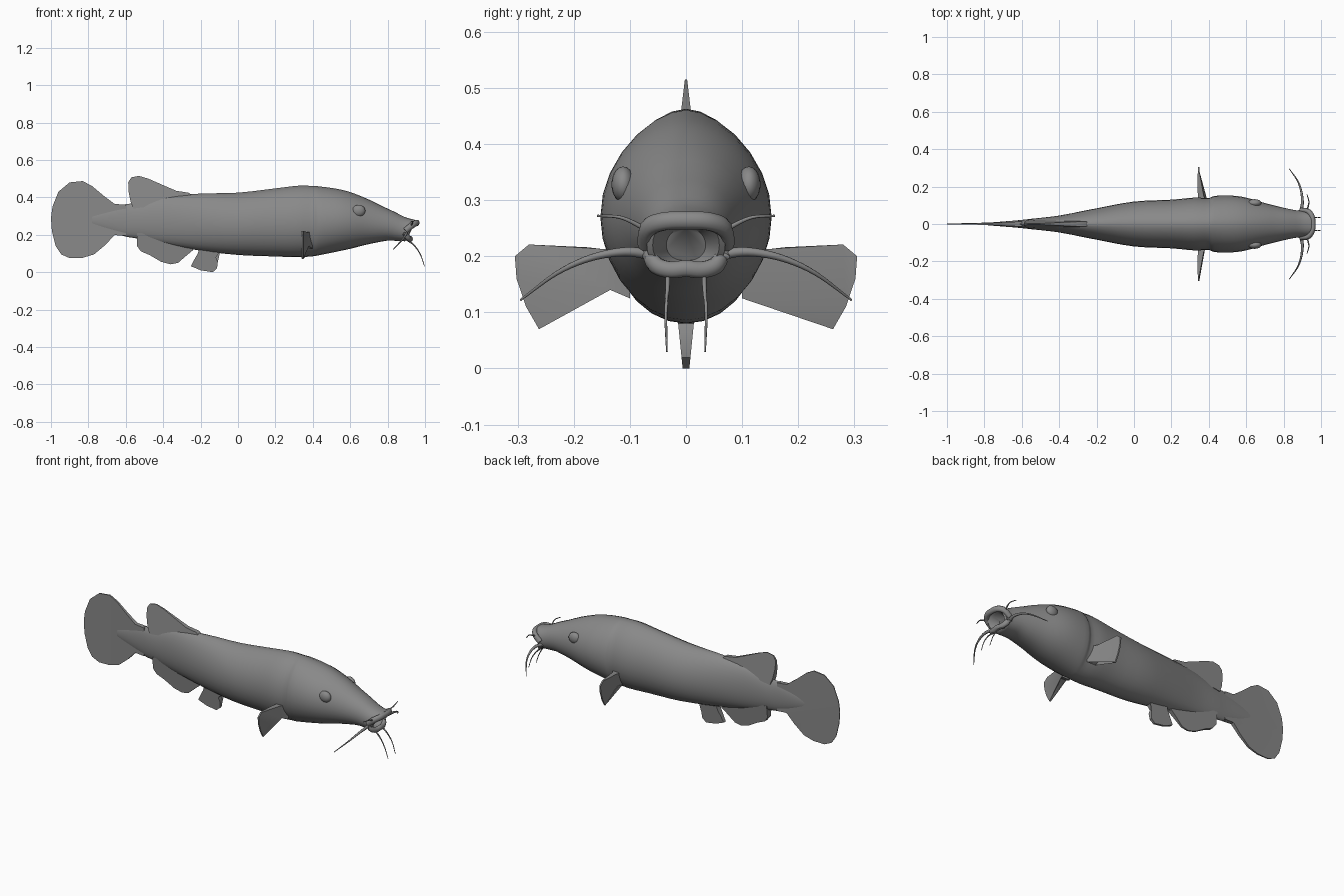
import bpy, bmesh, math
from mathutils import Vector

skin = bpy.data.materials.new("grey_skin")
skin.diffuse_color = (0.25, 0.25, 0.25, 1)


def finish(name, bm, angle=50):
    bmesh.ops.recalc_face_normals(bm, faces=bm.faces)
    me = bpy.data.meshes.new(name)
    bm.to_mesh(me)
    bm.free()
    ob = bpy.data.objects.new(name, me)
    bpy.context.collection.objects.link(ob)
    me.materials.append(skin)
    bpy.ops.object.select_all(action='DESELECT')
    ob.select_set(True)
    bpy.context.view_layer.objects.active = ob
    bpy.ops.object.shade_smooth_by_angle(angle=math.radians(angle))
    return ob


def smooth_path(pts, steps):
    """Catmull-Rom curve through a list of points of any dimension."""
    p = [Vector(q) for q in pts]
    p = [p[0] * 2 - p[1]] + p + [p[-1] * 2 - p[-2]]
    out = []
    for i in range(1, len(p) - 2):
        a, b, c, d = p[i - 1:i + 3]
        for s in range(steps):
            t = s / steps
            out.append(0.5 * (2 * b + (c - a) * t + (2 * a - 5 * b + 4 * c - d) * t * t
                              + (3 * b - a - 3 * c + d) * t ** 3))
    return out + [p[-2]]


def skin_rings(bm, rings):
    """Bridge closed rings of points and cap both ends."""
    vs = [[bm.verts.new(c) for c in r] for r in rings]
    n = len(vs[0])
    for a, b in zip(vs, vs[1:]):
        for i in range(n):
            bm.faces.new((a[i], a[(i + 1) % n], b[(i + 1) % n], b[i]))
    bm.faces.new(vs[0])
    bm.faces.new(vs[-1])


def tube(name, pts, r0, r1, sides=8, flat=1.0):
    bm = bmesh.new()
    path = smooth_path(pts, 5)
    rings = []
    for i, p in enumerate(path):
        d = (path[min(i + 1, len(path) - 1)] - path[max(i - 1, 0)]).normalized()
        ref = Vector((0, 0, 1)) if abs(d.z) < 0.8 else Vector((0, 1, 0))
        u = d.cross(ref).normalized()
        v = u.cross(d)
        r = r0 + (r1 - r0) * i / (len(path) - 1)
        rings.append([p + u * r * math.cos(2 * math.pi * k / sides)
                      + v * r * flat * math.sin(2 * math.pi * k / sides) for k in range(sides)])
    skin_rings(bm, rings)
    return finish(name, bm)


def fin(name, outline, place, half):
    """Thin tapered plate; half(a, b) is the half thickness at an outline point."""
    bm = bmesh.new()
    sides = []
    for s in (-1, 1):
        sides.append([bm.verts.new(place(a, b, s * half(a, b))) for a, b in outline])
    n = len(outline)
    caps = [bm.faces.new(r) for r in sides]
    for i in range(n):
        j = (i + 1) % n
        bm.faces.new((sides[0][i], sides[0][j], sides[1][j], sides[1][i]))
    bmesh.ops.triangulate(bm, faces=caps)
    return finish(name, bm, 40)


# Body stations: x, bottom z, top z, half width
stations = [
    (-0.78, 0.25, 0.31, 0.007), (-0.62, 0.195, 0.36, 0.020), (-0.54, 0.18, 0.37, 0.029),
    (-0.40, 0.15, 0.405, 0.045), (-0.20, 0.115, 0.42, 0.084), (0.0, 0.092, 0.425, 0.120),
    (0.20, 0.084, 0.448, 0.130), (0.32, 0.08, 0.462, 0.141), (0.40, 0.085, 0.461, 0.139),
    (0.43, 0.09, 0.459, 0.150), (0.52, 0.108, 0.447, 0.152), (0.60, 0.125, 0.428, 0.141),
    (0.70, 0.15, 0.388, 0.112), (0.80, 0.168, 0.337, 0.087), (0.87, 0.167, 0.295, 0.073),
    (0.92, 0.165, 0.279, 0.070)]
SEG = 28


def section(x, lo, hi, w, grow=1.0, dx=0.0):
    head = max(0.0, min(1.0, (x - 0.6) / 0.3))
    mid = lo + (hi - lo) * 0.48
    ring = []
    for k in range(SEG):
        t = 2 * math.pi * k / SEG
        c, s = math.cos(t), math.sin(t)
        e = 1.15 - 0.35 * head if s > 0 else 1.0 - 0.2 * head
        y = math.copysign(abs(c) ** e, c) * w * grow
        z = mid + s * grow * ((hi - mid) if s > 0 else (mid - lo))
        shear = 0.5 * max(0.0, (x - 0.78) / 0.14)   # upper jaw overhangs the lower
        ring.append((x + dx + shear * (z - mid), y, z))
    return ring


rings = [section(*p) for p in smooth_path(stations, 3)]
# Mouth opening folded back into the head
for grow, dx in ((0.85, 0.005), (0.68, -0.015), (0.5, -0.05)):
    rings.append(section(*stations[-1], grow, dx))
bm = bmesh.new()
skin_rings(bm, rings)
finish("body", bm)

# Lips
tube("upper_lip", [(0.895, -0.073, 0.222), (0.93, -0.068, 0.25), (0.952, -0.04, 0.262),
                   (0.957, 0, 0.264), (0.952, 0.04, 0.262), (0.93, 0.068, 0.25),
                   (0.895, 0.073, 0.222)], 0.014, 0.014, 10, 1.2)
tube("lower_lip", [(0.89, -0.066, 0.212), (0.908, -0.056, 0.186), (0.918, -0.03, 0.176),
                   (0.922, 0, 0.178), (0.918, 0.03, 0.176), (0.908, 0.056, 0.186),
                   (0.89, 0.066, 0.212)], 0.013, 0.013, 10, 1.2)


# Vertical fins on the centre line
def upright(a, b, t):
    return (a, t, b)


fin("tail_fin", [(-0.6, 0.36), (-0.66, 0.365), (-0.72, 0.41), (-0.78, 0.46), (-0.83, 0.487),
                 (-0.9, 0.48), (-0.96, 0.43), (-0.992, 0.35), (-1, 0.29), (-0.995, 0.22),
                 (-0.975, 0.14), (-0.945, 0.095), (-0.9, 0.075), (-0.83, 0.077), (-0.77, 0.095),
                 (-0.71, 0.145), (-0.66, 0.198), (-0.6, 0.195)],
    upright, lambda a, b: 0.002 + 0.012 * max(0, (a + 1) / 0.4) ** 2)
fin("dorsal_fin", [(-0.56, 0.34), (-0.575, 0.38), (-0.585, 0.43), (-0.587, 0.48), (-0.57, 0.507),
                   (-0.53, 0.515), (-0.48, 0.5), (-0.4, 0.465), (-0.33, 0.435), (-0.26, 0.424),
                   (-0.22, 0.38)],
    upright, lambda a, b: 0.002 + max(0, 0.515 - b) * 0.12)
fin("anal_fin", [(-0.54, 0.21), (-0.54, 0.14), (-0.52, 0.112), (-0.47, 0.09), (-0.41, 0.055),
                 (-0.36, 0.042), (-0.32, 0.05), (-0.28, 0.085), (-0.24, 0.118), (-0.24, 0.2)],
    upright, lambda a, b: 0.004 + max(0, b - 0.04) * 0.12)
fin("pelvic_fin", [(-0.2, 0.15), (-0.215, 0.1), (-0.232, 0.07), (-0.252, 0.032), (-0.2, 0.01),
                   (-0.135, 0.0), (-0.112, 0.02), (-0.108, 0.055), (-0.118, 0.08),
                   (-0.095, 0.11), (-0.1, 0.15)],
    upright, lambda a, b: 0.006 + b * 0.1)

# Paired parts
for side, s in (("left", 1), ("right", -1)):
    fin(side + "_pectoral_fin",
        [(0.1, 0.215), (0.15, 0.213), (0.175, 0.216), (0.22, 0.218), (0.28, 0.221), (0.305, 0.2),
         (0.302, 0.16), (0.285, 0.11), (0.262, 0.07), (0.215, 0.097), (0.17, 0.127),
         (0.135, 0.14), (0.1, 0.125)],
        lambda a, b, t: (0.345 + 1.2 * max(0, 0.25 - a) ** 2 + t, s * a, b),
        lambda a, b: 0.004 + 0.8 * max(0, 0.27 - a) ** 2)
    tube(side + "_long_barbel", [(0.89, s * 0.06, 0.203), (0.9, s * 0.11, 0.208),
                                 (0.895, s * 0.17, 0.197), (0.875, s * 0.23, 0.17),
                                 (0.83, s * 0.295, 0.122)], 0.010, 0.002)
    tube(side + "_nose_barbel", [(0.92, s * 0.06, 0.24), (0.93, s * 0.09, 0.258),
                                 (0.935, s * 0.12, 0.27), (0.925, s * 0.158, 0.272)], 0.005, 0.002)
    tube(side + "_chin_barbel", [(0.895, s * 0.032, 0.178), (0.94, s * 0.033, 0.145),
                                 (0.975, s * 0.036, 0.095), (0.998, s * 0.034, 0.03)], 0.005, 0.0015)
    # Eye bulge
    bm = bmesh.new()
    bmesh.ops.create_uvsphere(bm, u_segments=16, v_segments=10, radius=1)
    for v in bm.verts:
        v.co = Vector((0.645 + v.co.x * 0.036, s * (0.112 + v.co.y * 0.021), 0.328 + v.co.z * 0.032))
    finish(side + "_eye", bm)
